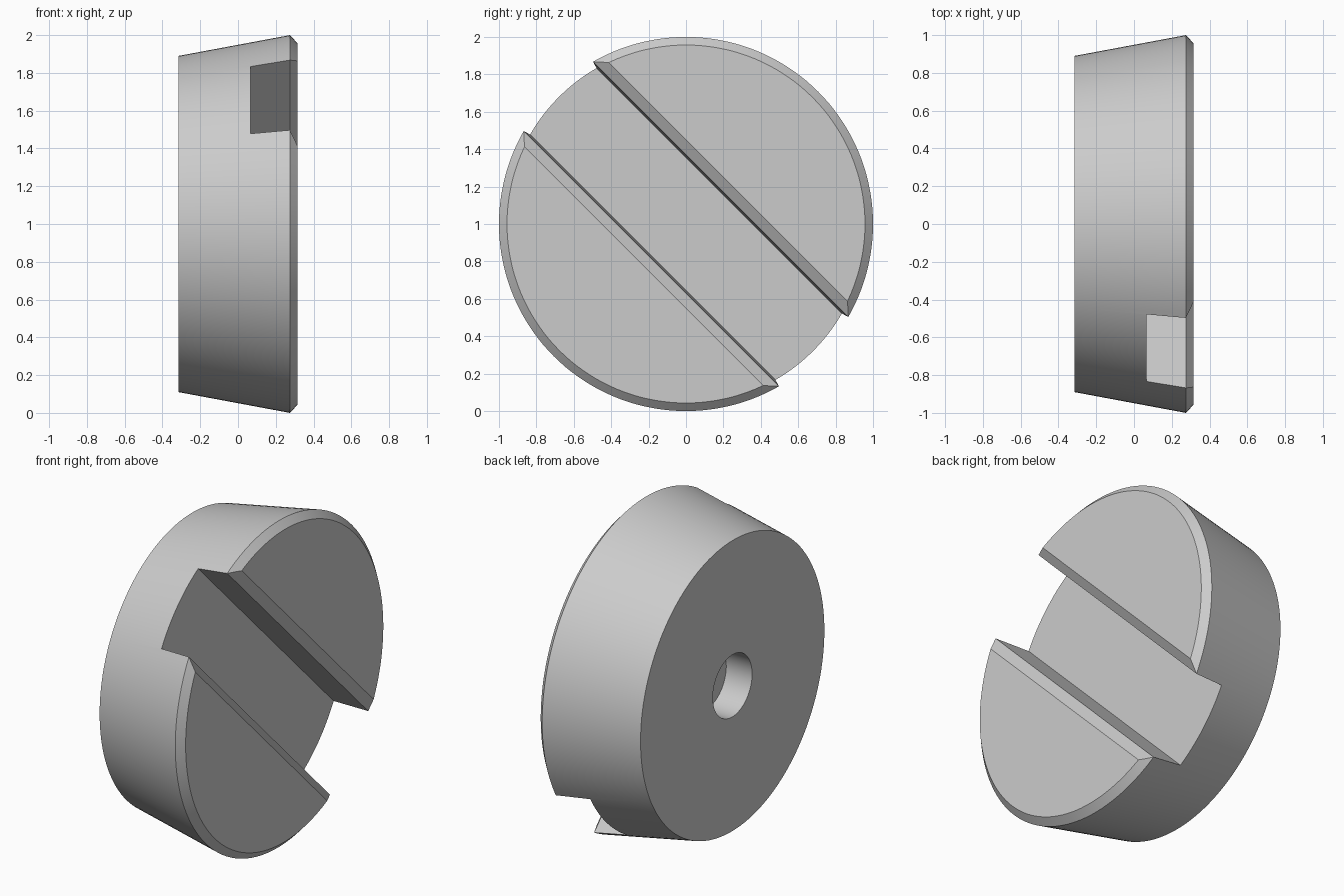
import bpy, bmesh, math
from mathutils import Matrix, Vector

cube = bpy.data.objects.get("Cube")
if cube:
    bpy.data.objects.remove(cube, do_unlink=True)

grey = bpy.data.materials.new("plain grey")
grey.use_nodes = True
colour = (0.6, 0.6, 0.6, 1)
grey.diffuse_color = colour
grey.node_tree.nodes["Principled BSDF"].inputs["Base Color"].default_value = colour


def make_object(name, bm):
    bmesh.ops.recalc_face_normals(bm, faces=bm.faces)
    mesh = bpy.data.meshes.new(name)
    bm.to_mesh(mesh)
    bm.free()
    mesh.materials.append(grey)
    obj = bpy.data.objects.new(name, mesh)
    bpy.context.collection.objects.link(obj)
    obj.location.z = 1
    return obj


# Tapered disc with a chamfered rim and a blind hole in the back, turned about x
profile = [(-0.14, 0), (-0.14, 0.19), (-0.315, 0.19), (-0.315, 0.89),
           (0.275, 1), (0.315, 0.957), (0.315, 0)]
bm = bmesh.new()
verts = [bm.verts.new((x, 0, r)) for x, r in profile]
edges = [bm.edges.new(pair) for pair in zip(verts, verts[1:])]
bmesh.ops.spin(bm, geom=verts + edges, cent=(0, 0, 0), axis=(1, 0, 0),
               angle=math.tau, steps=144, use_merge=True)
bmesh.ops.remove_doubles(bm, verts=bm.verts, dist=0.0001)
bmesh.ops.dissolve_degenerate(bm, edges=bm.edges, dist=0.0001)
disc = make_object("slotted_disc", bm)

# Diagonal slot cutter: drafted walls with a flared mouth
half = [(0.065, 0.251), (0.275, 0.262), (0.315, 0.318), (0.355, 0.374)]
section = half + [(x, -w) for x, w in reversed(half)]
bm = bmesh.new()
face = bm.faces.new([bm.verts.new((x, -1.5, w)) for x, w in section])
extruded = bmesh.ops.extrude_face_region(bm, geom=[face])["geom"]
bmesh.ops.translate(bm, vec=Vector((0, 3, 0)),
                    verts=[g for g in extruded if isinstance(g, bmesh.types.BMVert)])
bm.transform(Matrix.Rotation(math.radians(-45), 4, "X"))
cutter = make_object("slot_cutter", bm)
cutter.hide_render = True

# Cut the slot, then drop the cutter
cut = disc.modifiers.new("slot", "BOOLEAN")
cut.operation = "DIFFERENCE"
cut.solver = "EXACT"
cut.object = cutter
bpy.ops.object.select_all(action="DESELECT")
disc.select_set(True)
bpy.context.view_layer.objects.active = disc
bpy.ops.object.modifier_apply(modifier=cut.name)
bpy.data.objects.remove(cutter, do_unlink=True)
bpy.ops.object.shade_smooth_by_angle(angle=math.radians(20))
